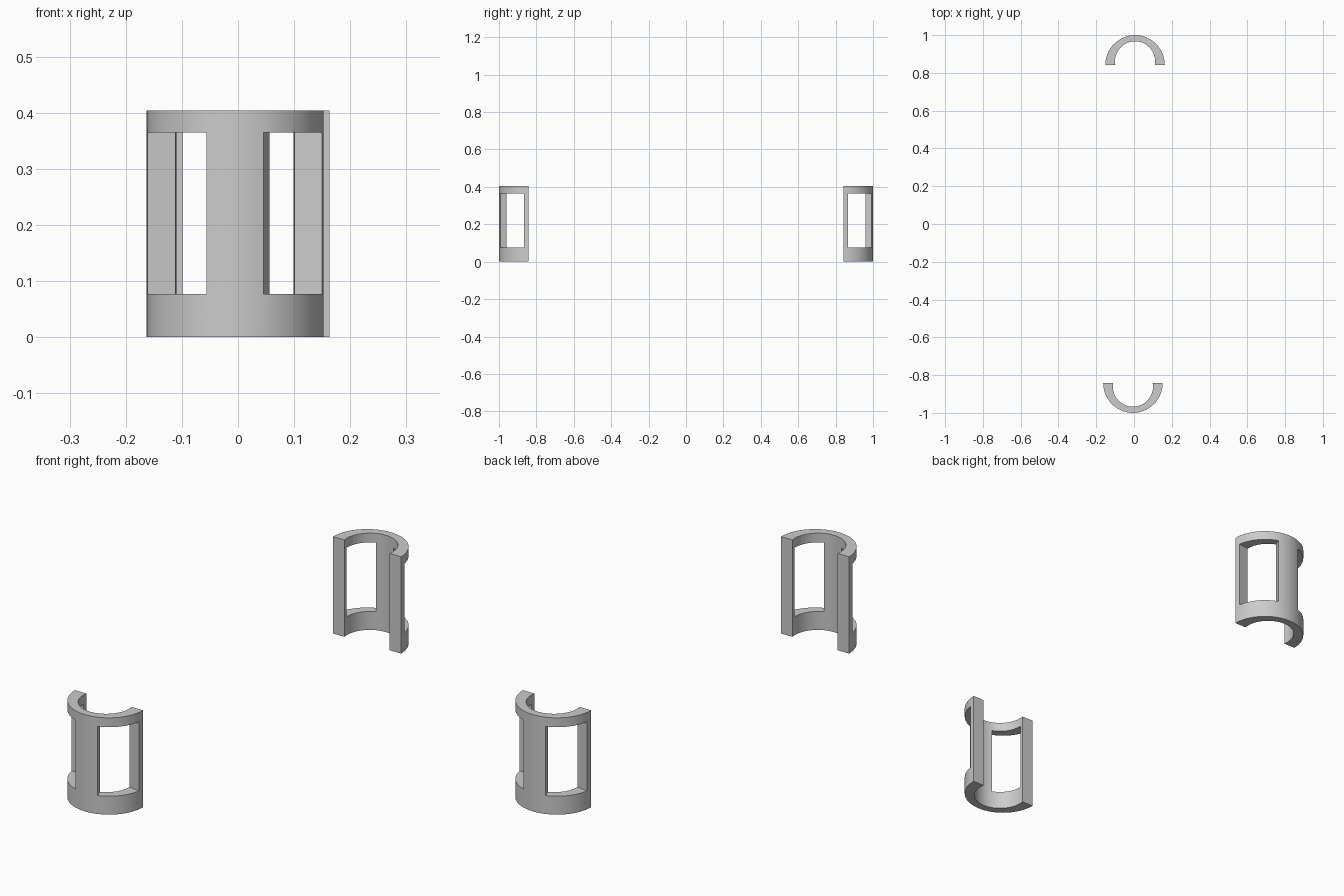
import bpy, bmesh, math

if "Cube" in bpy.data.objects:
    bpy.data.objects.remove(bpy.data.objects["Cube"])

R_OUT = 0.1575                     # outer wall radius
R_IN, IN_SHIFT = 0.1062, 0.0188    # inner bore is shifted outward, so the ends are thicker
LEVELS = [0.0, 0.077, 0.365, 0.404]
END, PILLAR = 8.8, 71.1            # slot limits in degrees


def span(a, b, n):
    return [a + (b - a) * i / n for i in range(n)]


# Angles across the half ring: end bar, slot, pillar, slot, end bar
ANGLES = ([0.0] + span(END, PILLAR, 6) + span(PILLAR, 180 - PILLAR, 4)
          + span(180 - PILLAR, 180 - END, 6) + [180 - END, 180.0])


def solid(i, k):
    if not (0 <= i < len(ANGLES) - 1 and 0 <= k < 3):
        return False
    mid = (ANGLES[i] + ANGLES[i + 1]) / 2
    mid = min(mid, 180 - mid)
    return not (k == 1 and END < mid < PILLAR)


def half_sleeve(name, x, y, turn):
    bm = bmesh.new()
    verts = {}

    def v(i, k, side):
        if (i, k, side) not in verts:
            t = math.radians(ANGLES[i])
            r = R_OUT
            if side == 0:
                r = IN_SHIFT * math.sin(t) + math.sqrt(R_IN ** 2 - (IN_SHIFT * math.cos(t)) ** 2)
            verts[i, k, side] = bm.verts.new((r * math.cos(t), r * math.sin(t), LEVELS[k]))
        return verts[i, k, side]

    def face(*keys):
        bm.faces.new([v(*key) for key in keys])

    for i in range(len(ANGLES) - 1):
        for k in range(3):
            if not solid(i, k):
                continue
            j, u = i + 1, k + 1
            # curved outer and inner walls
            face((i, k, 1), (j, k, 1), (j, u, 1), (i, u, 1))
            face((i, k, 0), (i, u, 0), (j, u, 0), (j, k, 0))
            # ends and slot sides
            if not solid(i - 1, k):
                face((i, k, 0), (i, k, 1), (i, u, 1), (i, u, 0))
            if not solid(j, k):
                face((j, k, 0), (j, u, 0), (j, u, 1), (j, k, 1))
            # rims and slot sills
            if not solid(i, k - 1):
                face((i, k, 0), (j, k, 0), (j, k, 1), (i, k, 1))
            if not solid(i, u):
                face((i, u, 0), (i, u, 1), (j, u, 1), (j, u, 0))
    bmesh.ops.recalc_face_normals(bm, faces=bm.faces)
    mesh = bpy.data.meshes.new(name)
    bm.to_mesh(mesh)
    bm.free()
    obj = bpy.data.objects.new(name, mesh)
    bpy.context.collection.objects.link(obj)
    obj.location = (x, y, 0)
    obj.rotation_euler.z = turn
    bpy.ops.object.select_all(action='DESELECT')
    obj.select_set(True)
    bpy.context.view_layer.objects.active = obj
    bpy.ops.object.shade_smooth_by_angle(angle=math.radians(30))


# Two identical halves, turned to face each other
half_sleeve("back_half_sleeve", 0.0055, 1 - R_OUT, 0)
half_sleeve("front_half_sleeve", -0.0055, R_OUT - 1, math.pi)
